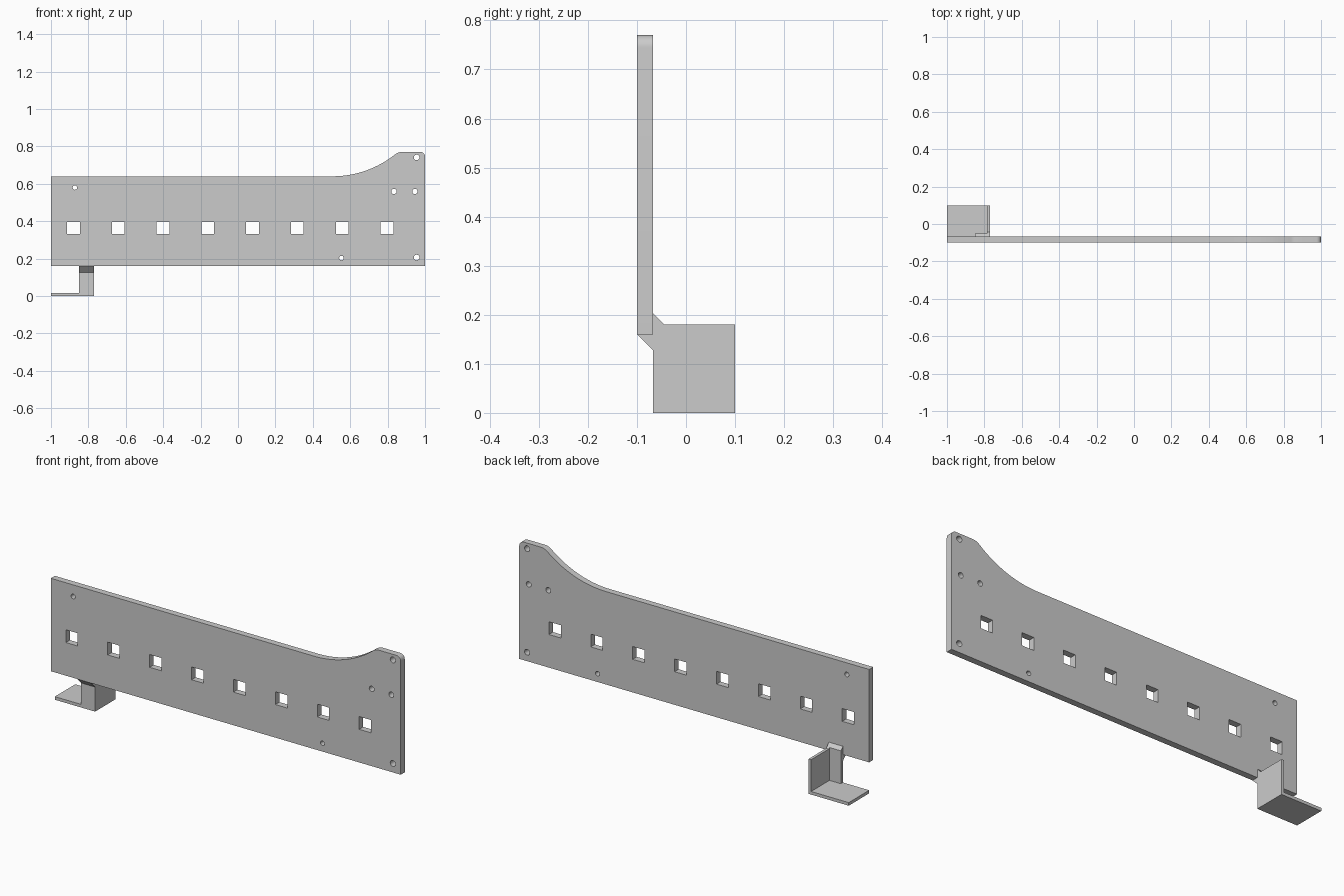
import bpy, bmesh
from math import sin, cos, pi, radians, asin
from mathutils import Matrix

if "Cube" in bpy.data.objects:
    bpy.data.objects.remove(bpy.data.objects["Cube"])

# Local profile plane -> world: (u, v, depth)
XZ = Matrix(((1, 0, 0, 0), (0, 0, -1, 0), (0, 1, 0, 0), (0, 0, 0, 1)))
YZ = Matrix(((0, 0, 1, 0), (1, 0, 0, 0), (0, 1, 0, 0), (0, 0, 0, 1)))


def arc(cx, cz, r, a0, a1, n):
    return [(cx + r * cos(a0 + (a1 - a0) * i / n),
             cz + r * sin(a0 + (a1 - a0) * i / n)) for i in range(n + 1)]


def prism(name, loops, plane, lo, hi):
    """Extrude an outline (first loop) with holes (other loops)."""
    cu = bpy.data.curves.new(name + "_profile", 'CURVE')
    cu.dimensions = '2D'
    cu.fill_mode = 'BOTH'
    cu.extrude = (hi - lo) / 2
    for pts in loops:
        s = cu.splines.new('POLY')
        s.points.add(len(pts) - 1)
        for p, (u, v) in zip(s.points, pts):
            p.co = (u, v, 0, 1)
        s.use_cyclic_u = True
    tmp = bpy.data.objects.new(name + "_tmp", cu)
    bpy.context.collection.objects.link(tmp)
    bpy.context.view_layer.update()
    me = bpy.data.meshes.new_from_object(
        tmp.evaluated_get(bpy.context.evaluated_depsgraph_get()))
    bpy.data.objects.remove(tmp)
    bpy.data.curves.remove(cu)
    mid = (lo + hi) / 2
    offset = (0, mid, 0) if plane is XZ else (mid, 0, 0)
    me.transform(Matrix.Translation(offset) @ plane)
    bm = bmesh.new()
    bm.from_mesh(me)
    bmesh.ops.remove_doubles(bm, verts=bm.verts, dist=1e-5)
    bmesh.ops.recalc_face_normals(bm, faces=bm.faces)
    for f in bm.faces:
        f.smooth = False
    bm.to_mesh(me)
    bm.free()
    me.name = name
    ob = bpy.data.objects.new(name, me)
    bpy.context.collection.objects.link(ob)
    return ob


def rect(u0, v0, u1, v1):
    return [(u0, v0), (u1, v0), (u1, v1), (u0, v1)]


# Plate outline with the swept-up end
R, r, x0, z0, z1 = 0.537, 0.061, 0.505, 0.64, 0.77
a = radians(38)
# solve the sweep so the two arcs meet with a shared tangent
a = asin((1 - (1 - (z1 - z0) / (R + r)) ** 2) ** 0.5)
outline = [(-1, 0.16), (1, 0.16)]
outline += arc(0.975, z1 - 0.025, 0.025, 0, pi / 2, 8)
outline += arc(x0 + (R + r) * sin(a), z1 - r, r, pi / 2, pi / 2 + a, 8)
outline += arc(x0, z0 + R, R, -pi / 2 + a, -pi / 2, 24)[1:]
outline += [(-1, z0)]

# Row of square windows and the round screw holes
windows = [rect(c - 0.034, 0.331, c + 0.034, 0.397)
           for c in (-0.88 + 0.2395 * i for i in range(8))]
screws = [(-0.872, 0.58, 0.012), (0.834, 0.559, 0.014), (0.946, 0.559, 0.014),
          (0.955, 0.741, 0.015), (0.955, 0.206, 0.015), (0.553, 0.203, 0.012)]
holes = [arc(x, z, q, 0, 2 * pi, 24)[:-1] for x, z, q in screws]
plate = prism("plate", [outline] + windows + holes, XZ, -0.1, -0.067)

# Corner bracket: front strip, side wall and floor
strip = [(-0.1, 0.16), (-0.067, 0.127), (-0.067, 0), (-0.05, 0),
         (-0.05, 0.186), (-0.067, 0.203), (-0.067, 0.16)]
wall = [(-0.1, 0.16), (-0.067, 0.127), (-0.067, 0), (0.1, 0), (0.1, 0.18),
        (-0.044, 0.18), (-0.067, 0.203), (-0.067, 0.16)]
prism("bracket_front_strip", [strip], YZ, -0.85, -0.785)
prism("bracket_side_wall", [wall], YZ, -0.785, -0.77)
prism("bracket_floor", [rect(-0.067, 0, 0.1, 0.016)], YZ, -1, -0.785)

# Smooth the curved edges of the plate only
bpy.ops.object.select_all(action='DESELECT')
plate.select_set(True)
bpy.context.view_layer.objects.active = plate
bpy.ops.object.shade_smooth_by_angle(angle=radians(30))
